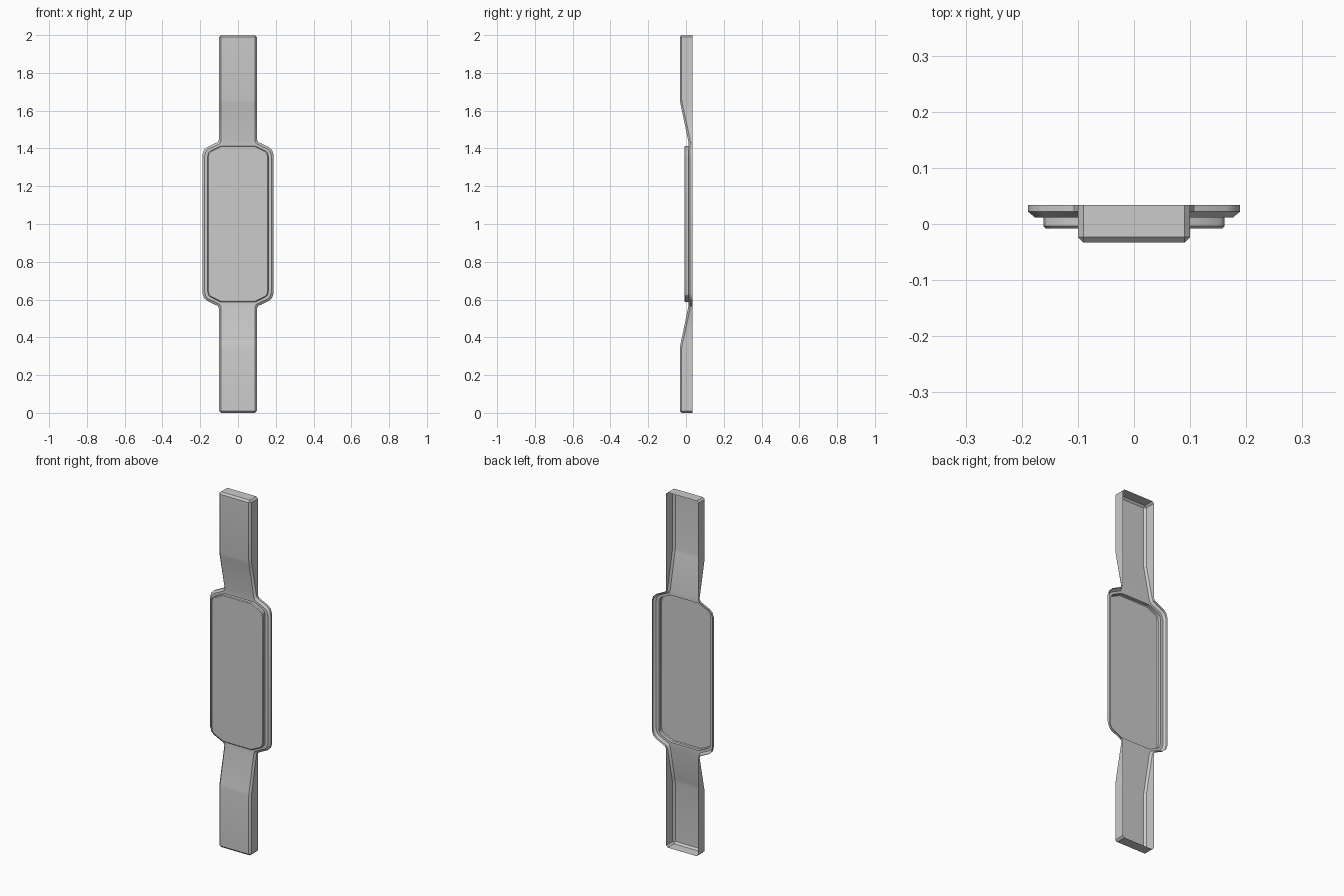
import bpy, bmesh

if "Cube" in bpy.data.objects:
    bpy.data.objects.remove(bpy.data.objects["Cube"])

grey = bpy.data.materials.new("plain grey")
grey.diffuse_color = (0.6, 0.6, 0.6, 1)
grey.use_nodes = True
grey.node_tree.nodes["Principled BSDF"].inputs["Base Color"].default_value = grey.diffuse_color

# Upper right quarter outlines (x, z) and the front depth y at each point
OUTER = [(0, 2.0), (.09, 2.0), (.1, 1.99), (.1, 1.66), (.1, 1.64), (.1, 1.447),
         (.107, 1.434), (.165, 1.406), (.181, 1.391), (.189, 1.365), (.189, 1.0)]
INNER = [(0, 1.99), (.09, 1.99), (.09, 1.99), (.09, 1.66), (.09, 1.64), (.09, 1.44),
         (.097, 1.425), (.158, 1.396), (.17, 1.383), (.177, 1.36), (.177, 1.0)]
FRONT = [-.033] * 4 + [-.030] + [.012] * 6
PANEL = [(0, 1.414), (.086, 1.414), (.091, 1.413), (.147, 1.386),
         (.157, 1.375), (.161, 1.355), (.161, 1.0)]
CAP = [(0, 1.410), (.085, 1.410), (.089, 1.409), (.145, 1.382),
       (.153, 1.373), (.157, 1.353), (.157, 1.0)]


def loop(bm, pts, ys):
    return [bm.verts.new((x, y, z - 1)) for (x, z), y in zip(pts, ys)]


def strip(bm, a, b):
    for i in range(len(a) - 1):
        bm.faces.new((a[i], a[i + 1], b[i + 1], b[i]))


def finish(bm, name):
    """Clean the quarter, face it forward and mirror it left/right and up/down."""
    bmesh.ops.remove_doubles(bm, verts=bm.verts, dist=1e-5)
    bmesh.ops.recalc_face_normals(bm, faces=bm.faces)
    bm.normal_update()
    if sum(f.normal.y * f.calc_area() for f in bm.faces) > 0:
        bmesh.ops.reverse_faces(bm, faces=bm.faces)
    me = bpy.data.meshes.new(name)
    bm.to_mesh(me)
    bm.free()
    me.materials.append(grey)
    ob = bpy.data.objects.new(name, me)
    bpy.context.collection.objects.link(ob)
    ob.location.z = 1
    mod = ob.modifiers.new("mirror", 'MIRROR')
    mod.use_axis = (True, False, True)
    mod.merge_threshold = 1e-4
    bpy.ops.object.select_all(action='DESELECT')
    bpy.context.view_layer.objects.active = ob
    ob.select_set(True)
    bpy.ops.object.modifier_apply(modifier=mod.name)
    bpy.ops.object.shade_smooth_by_angle(angle=0.52)


# Strap frame: open back rim, side wall, bevel, strap front and flange
bm = bmesh.new()
rim = loop(bm, OUTER, [.034] * len(OUTER))
shoulder = loop(bm, OUTER, [y + .01 for y in FRONT])
edge = loop(bm, INNER, FRONT)
strip(bm, rim, shoulder)
strip(bm, shoulder, edge)
rows = edge[2:6]
centre = loop(bm, [(0, z) for _, z in INNER[2:6]], FRONT[2:6])
strip(bm, centre, rows)
base = loop(bm, PANEL, [.012] * len(PANEL))
strip(bm, [centre[-1]] + edge[5:], base)
finish(bm, "strap_frame")

# Raised panel: short wall, small bevel and flat front
bm = bmesh.new()
base = loop(bm, PANEL, [.012] * len(PANEL))
top = loop(bm, PANEL, [-.004] * len(PANEL))
cap = loop(bm, CAP, [-.008] * len(CAP))
strip(bm, base, top)
strip(bm, top, cap)
bm.faces.new(cap + [bm.verts.new((0, -.008, 0))])
finish(bm, "raised_panel")
